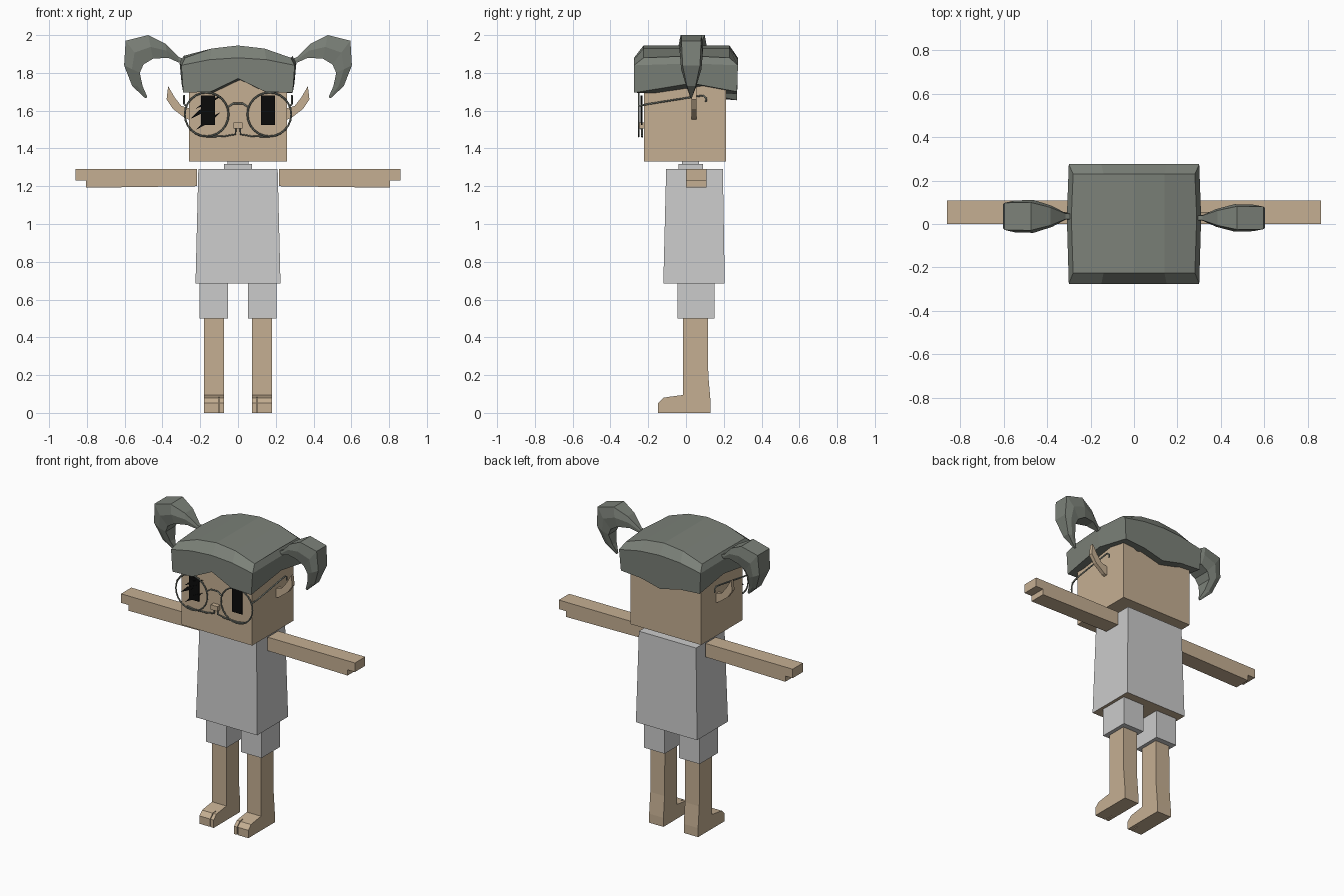
import bpy
import bmesh
from math import pi

cube = bpy.data.objects.get("Cube")
if cube:
    bpy.data.objects.remove(cube, do_unlink=True)


def material(name, r, g, b):
    m = bpy.data.materials.new(name)
    m.use_nodes = True
    m.diffuse_color = (r, g, b, 1)
    bsdf = next(n for n in m.node_tree.nodes if n.type == "BSDF_PRINCIPLED")
    bsdf.inputs["Base Color"].default_value = (r, g, b, 1)
    return m


SKIN = material("skin tan", .56, .43, .29)
CLOTH = material("cloth grey", .6, .6, .6)
HAIR = material("hair grey green", .2, .22, .19)
BLACK = material("eye black", .003, .003, .003)


def mesh_object(name, verts, faces, *mats):
    bm = bmesh.new()
    vs = [bm.verts.new(v) for v in verts]
    for f in faces:
        bm.faces.new([vs[i] for i in f])
    bmesh.ops.recalc_face_normals(bm, faces=bm.faces)
    me = bpy.data.meshes.new(name)
    bm.to_mesh(me)
    bm.free()
    for m in mats:
        me.materials.append(m)
    ob = bpy.data.objects.new(name, me)
    bpy.context.collection.objects.link(ob)
    return ob


def loft(name, rings, *mats):
    """Skin a list of equal closed rings and cap both ends."""
    n = len(rings[0])
    faces = [tuple(range(n)), tuple(range((len(rings) - 1) * n, len(rings) * n))]
    for r in range(len(rings) - 1):
        for i in range(n):
            j = (i + 1) % n
            faces.append((r * n + i, r * n + j, (r + 1) * n + j, (r + 1) * n + i))
    return mesh_object(name, [v for ring in rings for v in ring], faces, *mats)


def block(name, low, high, *mats):
    """Box between two rectangles given as (x0, x1, y0, y1, z)."""
    def rect(r):
        x0, x1, y0, y1, z = r
        return [(x0, y0, z), (x1, y0, z), (x1, y1, z), (x0, y1, z)]
    return loft(name, [rect(low), rect(high)], *mats)


def prism(name, pts, axis, a, b, mat):
    """Extrude an outline along x or y."""
    place = (lambda p, d: (d, p[0], p[1])) if axis == "x" else (lambda p, d: (p[0], d, p[1]))
    return loft(name, [[place(p, d) for p in pts] for d in (a, b)], mat)


def wire(name, pts, radius, mat):
    cu = bpy.data.curves.new(name, "CURVE")
    cu.dimensions = "3D"
    cu.bevel_depth = radius
    cu.bevel_resolution = 1
    cu.use_fill_caps = True
    sp = cu.splines.new("POLY")
    sp.points.add(len(pts) - 1)
    for p, co in zip(sp.points, pts):
        p.co = (*co, 1)
    cu.materials.append(mat)
    ob = bpy.data.objects.new(name, cu)
    bpy.context.collection.objects.link(ob)
    bpy.ops.object.select_all(action="DESELECT")
    ob.select_set(True)
    bpy.context.view_layer.objects.active = ob
    bpy.ops.object.convert(target="MESH")


# Torso with a skin underside, collar and head
torso = block("torso", (-.225, .225, -.12, .205, .685), (-.21, .21, -.105, .195, 1.29), CLOTH, SKIN)
for p in torso.data.polygons:
    p.material_index = int(p.normal.z < -.9)
block("collar", (-.075, .075, -.04, .09, 1.28), (-.075, .075, -.04, .09, 1.318), CLOTH)
block("neck", (-.055, .055, -.02, .07, 1.31), (-.055, .055, -.02, .07, 1.34), CLOTH)
block("head", (-.26, .26, -.222, .212, 1.33), (-.26, .26, -.222, .212, 1.8), SKIN)

# Hair cap: lower edge, rim and inset crown
XS = (-1, -.5, 0, .5, 1)


def hair_ring(w, front, back, z_front, z_back, z_mid):
    ring = [(x * w, front, z) for x, z in zip(XS, z_front)]
    ring.append((w * 1.03, .03, z_mid))
    ring += [(-x * w, back, z) for x, z in zip(XS, z_back)]
    return ring + [(-w * 1.03, .03, z_mid)]


def arch(low, rise):
    return [low + rise * (1 - x * x) for x in XS]


rings = [hair_ring(.29, -.275, .27, (1.695, 1.7, 1.77, 1.7, 1.695), (1.7, 1.69, 1.655, 1.69, 1.7), 1.745),
         hair_ring(.3, -.275, .275, arch(1.84, .04), arch(1.84, .04), 1.85),
         hair_ring(.28, -.225, .23, arch(1.88, .065), arch(1.88, .065), 1.89)]
N = 12
faces = [(r * N + i, r * N + (i + 1) % N, (r + 1) * N + (i + 1) % N, (r + 1) * N + i)
         for r in range(2) for i in range(N)]
strips = [(0, 1, 9, 10, 11), (1, 2, 8, 9), (2, 3, 7, 8), (3, 4, 5, 6, 7)]
for base in (0, 2 * N):
    faces += [tuple(base + i for i in s) for s in strips]
mesh_object("hair_cap", [v for r in rings for v in r], faces, HAIR)

# Pigtails: (outer x, outer z, inner x, inner z, half width)
TAIL = [(.28, 1.87, .28, 1.85, .012), (.315, 1.885, .315, 1.855, .014),
        (.385, 1.955, .37, 1.88, .045), (.475, 2, .45, 1.875, .07),
        (.595, 1.97, .5, 1.845, .068), (.603, 1.84, .52, 1.8, .06),
        (.56, 1.73, .505, 1.73, .03), (.49, 1.665, .48, 1.672, .004)]
for side, s, y, fat in (("left", 1, .028, .9), ("right", -1, .035, 1.08)):
    tail = []
    for ox, oz, ix, iz, w in TAIL:
        w *= fat
        mx, mz = (ox + ix) / 2, (oz + iz) / 2
        tail.append([(s * ox, y - w * .85, oz), (s * ox, y + w * .85, oz), (s * mx, y + w, mz),
                     (s * ix, y + w * .8, iz), (s * ix, y - w * .8, iz), (s * mx, y - w, mz)])
    loft(side + "_pigtail", tail, HAIR)

# Outlines shared by both sides
ARM = [(.218, 1.29), (.86, 1.29), (.86, 1.23), (.806, 1.23), (.806, 1.192), (.218, 1.2)]
EAR = [(.25, 1.61), (.3, 1.625), (.335, 1.67), (.37, 1.73), (.378, 1.66), (.345, 1.61), (.28, 1.56), (.25, 1.55)]
LEG = [(-.015, .52), (.115, .52), (.118, .2), (.13, .06), (.13, 0), (-.09, 0), (-.09, .085), (-.015, .095)]
TOE = [(-.09, 0), (-.148, 0), (-.148, .052), (-.12, .08), (-.09, .085)]

for side, s in (("left", 1), ("right", -1)):
    def flip(pts):
        return [(s * p[0], *p[1:]) for p in pts]

    # Limbs and ear
    prism(side + "_arm", flip(ARM), "y", 0, .108, SKIN)
    prism(side + "_ear", flip(EAR), "y", .03, .055, SKIN)
    x0, x1 = sorted((s * .052, s * .205))
    block(side + "_shorts_leg", (x0, x1, -.045, .15, .5), (x0, x1, -.045, .15, .69), CLOTH)
    prism(side + "_leg", LEG, "x", s * .075, s * .18, SKIN)
    prism(side + "_big_toe", TOE, "x", s * .075, s * .097, SKIN)
    prism(side + "_small_toes", TOE, "x", s * .102, s * .18, SKIN)

    # Eye
    x0, x1 = sorted((s * .122, s * .195))
    block(side + "_eye", (x0, x1, -.238, -.23, 1.525), (x0, x1, -.238, -.23, 1.68), BLACK)

    # Glasses and moustache
    bpy.ops.mesh.primitive_torus_add(location=(s * .166, -.25, 1.58), rotation=(pi / 2, 0, 0),
                                     major_radius=.116, minor_radius=.005,
                                     major_segments=24, minor_segments=6)
    rim = bpy.context.object
    rim.name = side + "_glasses_rim"
    rim.data.materials.append(HAIR)
    wire(side + "_glasses_temple",
         flip([(.277, -.25, 1.625), (.285, -.2, 1.635), (.285, .05, 1.675),
               (.285, .09, 1.68), (.285, .108, 1.665), (.285, .105, 1.645)]), .005, HAIR)
    wire(side + "_moustache",
         flip([(.012, -.232, 1.505), (.014, -.232, 1.475), (.07, -.232, 1.465),
               (.16, -.232, 1.462), (.21, -.232, 1.47)]), .005, HAIR)

wire("glasses_bridge", [(-.052, -.25, 1.62), (-.025, -.25, 1.638), (.025, -.25, 1.638), (.052, -.25, 1.62)],
     .005, HAIR)
block("nose", (-.024, .024, -.252, -.22, 1.505), (-.024, .024, -.252, -.22, 1.537), SKIN)

# Slanted slashes across the right eye
for i, (x, z, dx, dz) in enumerate([(-.225, 1.61, .14, .07), (-.255, 1.555, .125, .08), (-.22, 1.5, .125, .09)]):
    prism("eye_slash_%d" % i, [(x, z), (x + dx * .6, z + dz * .45), (x + dx, z + dz), (x + dx * .4, z + dz * .6)],
          "y", -.242, -.236, BLACK)
